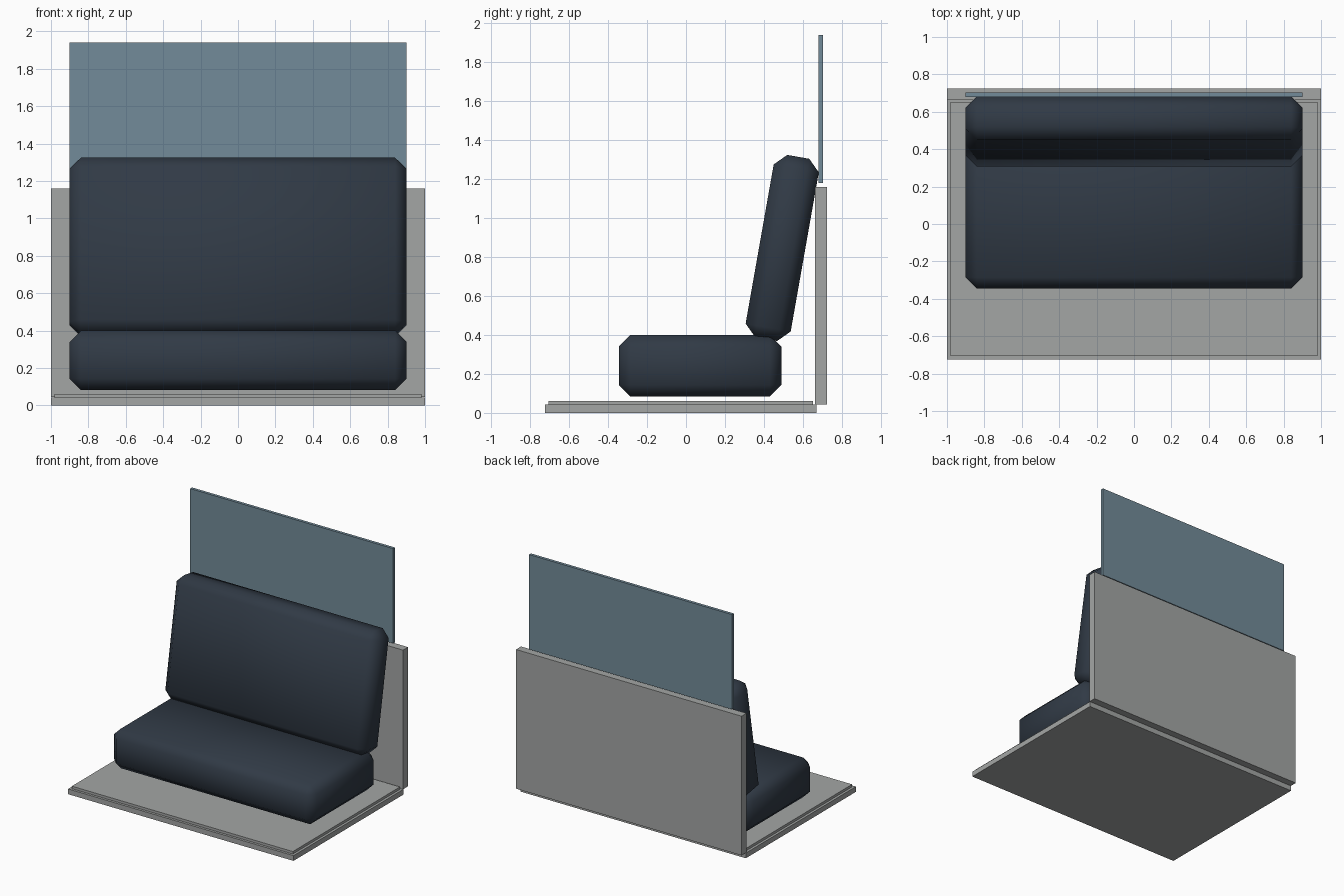
import bpy
import math

default = bpy.data.objects.get("Cube")
if default:
    bpy.data.objects.remove(default, do_unlink=True)


def make_material(name, rgb):
    mat = bpy.data.materials.new(name)
    mat.use_nodes = True
    color = (*rgb, 1.0)
    mat.diffuse_color = color
    shader = next(n for n in mat.node_tree.nodes if n.type == "BSDF_PRINCIPLED")
    shader.inputs["Base Color"].default_value = color
    shader.inputs["Roughness"].default_value = 0.7
    return mat


grey = make_material("light grey panel", (0.37, 0.38, 0.375))
glass = make_material("blue grey glass", (0.17, 0.26, 0.32))
fabric = make_material("dark navy fabric", (0.03, 0.042, 0.06))


def box(name, size, center, mat, tilt=0.0, chamfer=0.0):
    """Box with an optional backward tilt and chamfered, softly shaded edges."""
    bpy.ops.mesh.primitive_cube_add(size=1, location=center)
    obj = bpy.context.object
    obj.name = name
    obj.scale = size
    bpy.ops.object.transform_apply(location=False, rotation=False, scale=True)
    obj.rotation_euler.x = -math.radians(tilt)
    obj.data.materials.append(mat)
    if chamfer:
        bevel = obj.modifiers.new("chamfer", "BEVEL")
        bevel.width = chamfer
        bevel.segments = 1
        bevel.limit_method = "NONE"
        bpy.ops.object.shade_smooth()
    return obj


def span(name, half_width, y, z, mat, chamfer=0.0):
    """Box centred on x, given by its y and z ranges."""
    size = (2 * half_width, y[1] - y[0], z[1] - z[0])
    center = (0, sum(y) / 2, sum(z) / 2)
    return box(name, size, center, mat, chamfer=chamfer)


# Floor slab with a thin inset mat
span("floor_slab", 1.0, (-0.725, 0.67), (0, 0.042), grey)
span("floor_mat", 0.98, (-0.705, 0.652), (0.042, 0.062), grey)

# Back wall and window pane above it
span("back_wall", 1.0, (0.662, 0.725), (0.044, 1.16), grey)
span("window_pane", 0.9, (0.68, 0.704), (1.18, 1.94), glass)

# Bench cushions
span("seat_cushion", 0.9, (-0.345, 0.49), (0.083, 0.4), fabric, chamfer=0.06)
box("backrest_cushion", (1.8, 0.235, 0.95), (0, 0.494, 0.847), fabric,
    tilt=10, chamfer=0.06)
